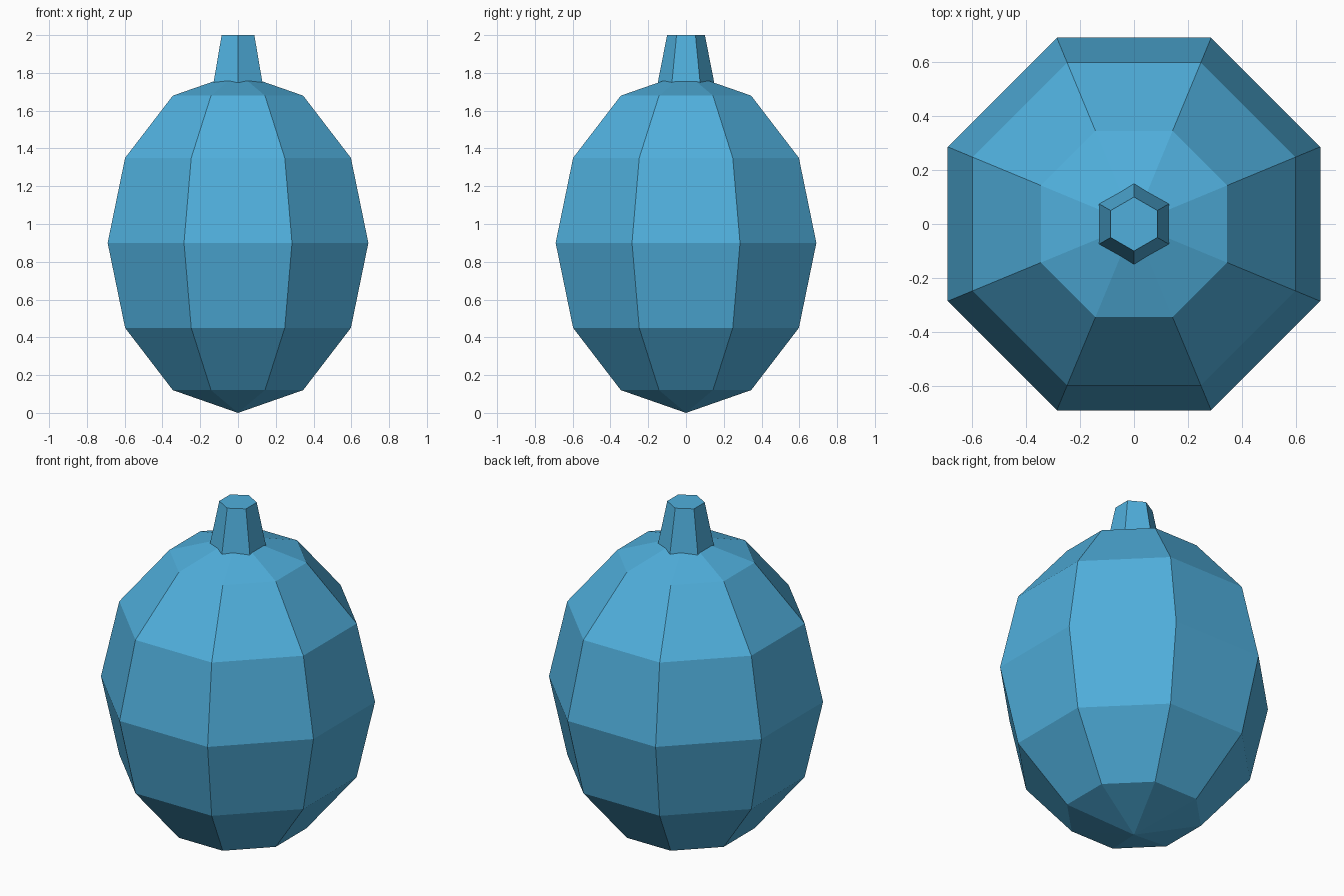
import bpy
import math

cube = bpy.data.objects.get("Cube")
if cube:
    bpy.data.objects.remove(cube, do_unlink=True)


def make_material(name, colour):
    mat = bpy.data.materials.new(name)
    mat.use_nodes = True
    mat.diffuse_color = colour
    mat.node_tree.nodes["Principled BSDF"].inputs["Base Color"].default_value = colour
    return mat


def finish(name, mat):
    obj = bpy.context.object
    obj.name = obj.data.name = name
    obj.data.materials.append(mat)
    bpy.ops.object.transform_apply(location=True, rotation=True, scale=True)
    bpy.ops.object.shade_flat()
    return obj


blue = make_material("sky blue", (0.08, 0.43, 0.72, 1))

# Faceted egg-shaped body, with flat sides facing the axes
bpy.ops.mesh.primitive_uv_sphere_add(
    segments=8, ring_count=6, radius=1, location=(0, 0, 0.9),
    rotation=(0, 0, math.radians(22.5)))
bpy.context.object.scale = (0.747, 0.747, 0.9)
finish("body", blue)

# Tapered six-sided stem, sunk slightly into the body
base, top = 1.74, 2.0
bpy.ops.mesh.primitive_cone_add(
    vertices=6, radius1=0.151, radius2=0.1, depth=top - base,
    location=(0, 0, (base + top) / 2))
finish("stem", blue)
